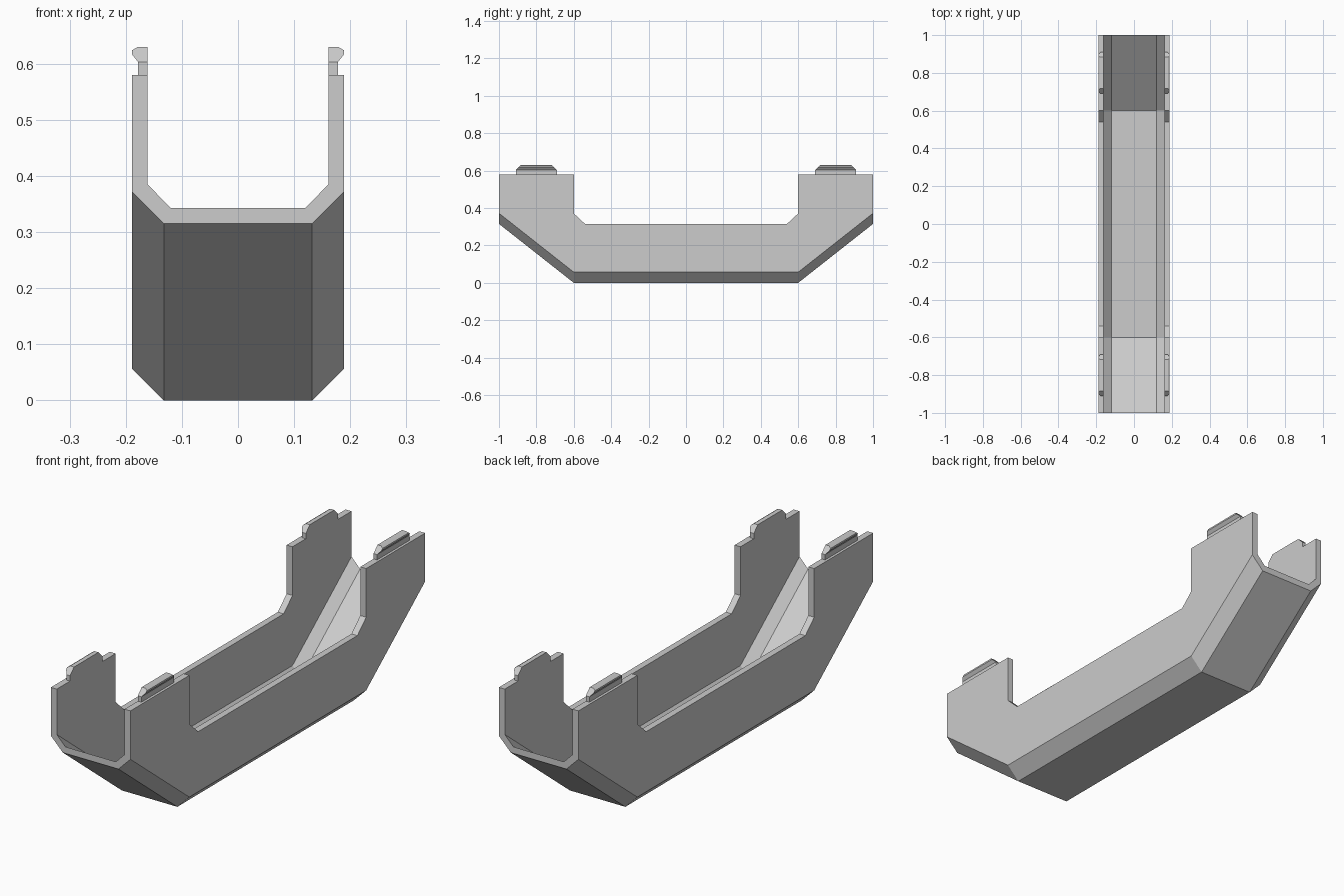
import bpy
import bmesh

cube = bpy.data.objects.get("Cube")
if cube:
    bpy.data.objects.remove(cube, do_unlink=True)

HALF_W, INNER_W = 0.189, 0.161   # outer and inner half widths
WALL_TOP = 0.58
END_RISE = 0.315                 # height of the floor at both ends

grey = bpy.data.materials.new("light_grey")
grey.use_nodes = True
colour = (0.604, 0.604, 0.604, 1)
grey.diffuse_color = colour
grey.node_tree.nodes["Principled BSDF"].inputs["Base Color"].default_value = colour


def loft(name, sections, cap):
    """Join equal closed sections in order; cap lists the end faces by index."""
    bm = bmesh.new()
    rings = [[bm.verts.new(p) for p in s] for s in sections]
    n = len(rings[0])
    for a, b in zip(rings, rings[1:]):
        for i in range(n):
            j = (i + 1) % n
            bm.faces.new((a[i], a[j], b[j], b[i]))
    for ring in (rings[0], rings[-1]):
        for face in cap:
            bm.faces.new([ring[i] for i in face])
    bmesh.ops.recalc_face_normals(bm, faces=bm.faces)
    mesh = bpy.data.meshes.new(name)
    bm.to_mesh(mesh)
    bm.free()
    mesh.materials.append(grey)
    obj = bpy.data.objects.new(name, mesh)
    bpy.context.collection.objects.link(obj)
    return obj


# Channel: chamfered U section with ends that slope upward
def channel_section(y, base):
    outer = [(HALF_W, WALL_TOP), (HALF_W, base + 0.057), (0.132, base)]
    inner = [(INNER_W, WALL_TOP), (INNER_W, base + 0.07), (0.12, base + 0.028)]
    outer += [(-x, z) for x, z in reversed(outer)]
    inner += [(-x, z) for x, z in reversed(inner)]
    return [(x, y, z) for x, z in outer + inner[::-1]]


stations = [(-1, END_RISE), (-0.6, 0), (0.6, 0), (1, END_RISE)]
channel = loft("channel_body", [channel_section(y, b) for y, b in stations],
               [(i, i + 1, 10 - i, 11 - i) for i in range(5)])

# Long notch in both walls with chamfered lower corners
notch = [(-0.6, 0.8), (-0.6, 0.371), (-0.54, 0.315)]
notch += [(-y, z) for y, z in reversed(notch)]
cutter = loft("notch_cutter", [[(x, y, z) for y, z in notch] for x in (-0.4, 0.4)],
              [range(len(notch))])
cutter.hide_render = True
cutter.hide_viewport = False
cut = channel.modifiers.new("wall_notch", "BOOLEAN")
cut.operation = "DIFFERENCE"
cut.solver = "EXACT"
cut.object = cutter
bpy.context.view_layer.objects.active = channel
bpy.ops.object.modifier_apply(modifier=cut.name)
bpy.data.objects.remove(cutter, do_unlink=True)

# Snap clips: thin neck below a flared head with sloping ends
NECK_TOP, CLIP_HALF = 0.603, 0.11
neck = [(INNER_W, WALL_TOP), (0.178, WALL_TOP), (0.178, NECK_TOP), (INNER_W, NECK_TOP)]
head = [(INNER_W, NECK_TOP), (0.178, NECK_TOP), (HALF_W, 0.617),
        (HALF_W, 0.624), (0.179, 0.63), (INNER_W, 0.63)]


def clip_part(name, profile, side, centre):
    ends = [[(side * x, centre + s * (CLIP_HALF - (max(z, NECK_TOP) - NECK_TOP)), z)
             for x, z in profile] for s in (-1, 1)]
    loft(name, ends, [range(len(profile))])


for side, side_name in ((-1, "right"), (1, "left")):
    for centre, end_name in ((-0.8, "front"), (0.8, "back")):
        clip_part(f"{end_name}_{side_name}_clip_neck", neck, side, centre)
        clip_part(f"{end_name}_{side_name}_clip_head", head, side, centre)
